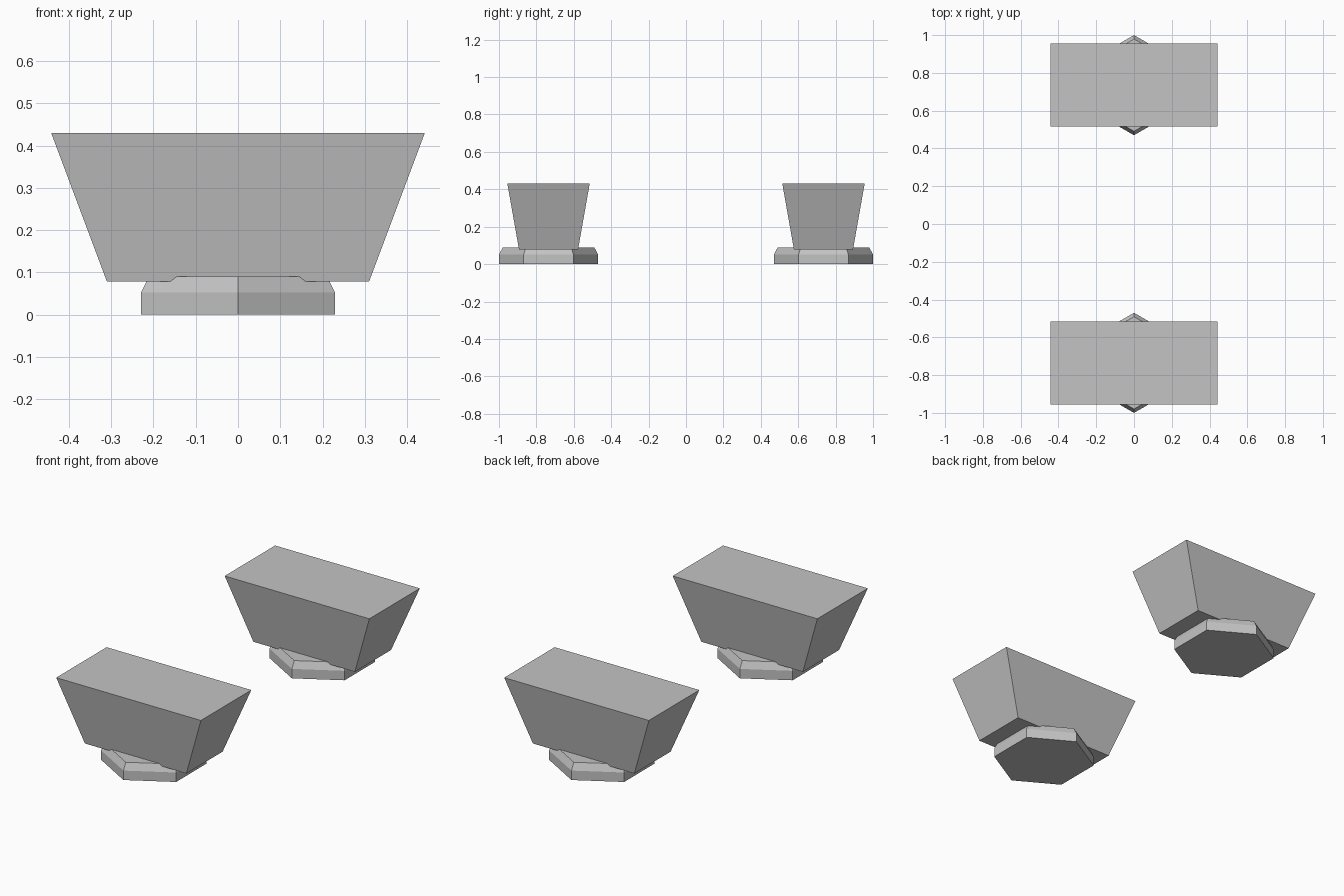
import bpy, math

if "Cube" in bpy.data.objects:
    bpy.data.objects.remove(bpy.data.objects["Cube"])

grey = bpy.data.materials.new("plain_grey")
grey.diffuse_color = (0.55, 0.55, 0.55, 1)
grey.use_nodes = True
grey.node_tree.nodes["Principled BSDF"].inputs["Base Color"].default_value = grey.diffuse_color


def loft(name, rings, location):
    """Closed solid through stacked rings of equal point count."""
    n = len(rings[0])
    verts = [p for ring in rings for p in ring]
    faces = [tuple(reversed(range(n))),
             tuple(range(len(verts) - n, len(verts)))]
    for r in range(len(rings) - 1):
        for i in range(n):
            j = (i + 1) % n
            faces.append((r * n + i, r * n + j, (r + 1) * n + j, (r + 1) * n + i))
    mesh = bpy.data.meshes.new(name)
    mesh.from_pydata(verts, [], faces)
    mesh.materials.append(grey)
    obj = bpy.data.objects.new(name, mesh)
    obj.location = location
    bpy.context.collection.objects.link(obj)


def hexagon(radius, z):
    return [(radius * math.sin(-a), radius * math.cos(a), z)
            for a in (math.radians(60 * k) for k in range(6))]


def rectangle(hx, hy, z):
    return [(-hx, -hy, z), (hx, -hy, z), (hx, hy, z), (-hx, hy, z)]


for side, y in (("front", -0.735), ("back", 0.735)):
    # hexagonal foot with a chamfered top edge
    loft(side + "_foot",
         [hexagon(0.265, 0), hexagon(0.265, 0.052), hexagon(0.244, 0.09)], (0, y, 0))
    # block that widens upwards
    loft(side + "_block",
         [rectangle(0.31, 0.158, 0.078), rectangle(0.442, 0.22, 0.43)], (0, y, 0))
